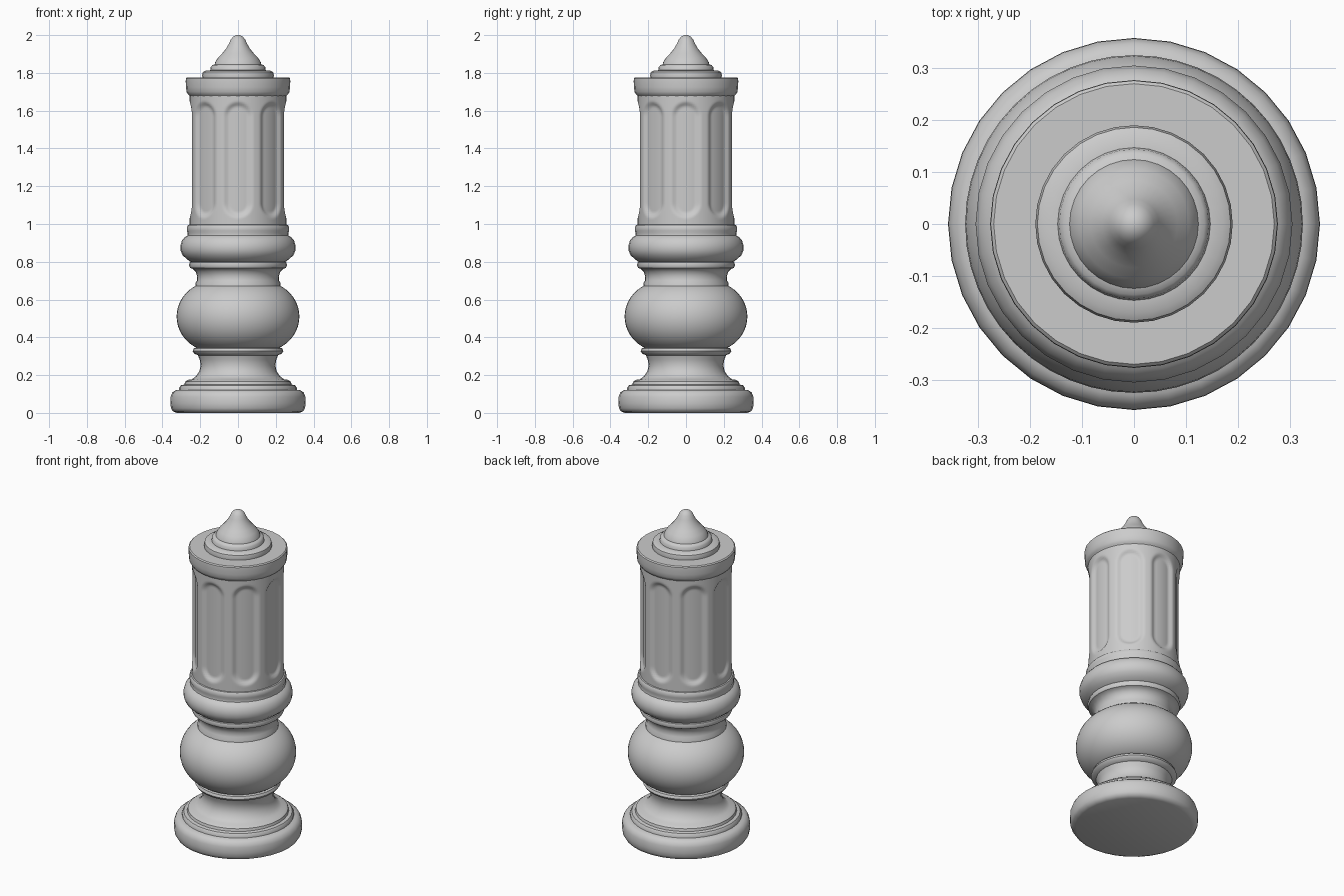
import bpy, bmesh, math

if "Cube" in bpy.data.objects:
    bpy.data.objects.remove(bpy.data.objects["Cube"])

stone = bpy.data.materials.new("grey stone")
stone.diffuse_color = (0.6, 0.6, 0.6, 1)
stone.use_nodes = True
stone.node_tree.nodes["Principled BSDF"].inputs["Base Color"].default_value = stone.diffuse_color


def finish(name, bm, angle=40):
    bmesh.ops.remove_doubles(bm, verts=bm.verts, dist=1e-5)
    bmesh.ops.recalc_face_normals(bm, faces=bm.faces)
    mesh = bpy.data.meshes.new(name)
    bm.to_mesh(mesh)
    bm.free()
    mesh.materials.append(stone)
    ob = bpy.data.objects.new(name, mesh)
    bpy.context.collection.objects.link(ob)
    bpy.ops.object.select_all(action='DESELECT')
    ob.select_set(True)
    bpy.context.view_layer.objects.active = ob
    bpy.ops.object.shade_smooth_by_angle(angle=math.radians(angle))
    return ob


def lathe(name, profile, sides=32, angle=40, radius=None):
    """Spin (r, z) points round the z axis; radius(r, a, z) may carve them."""
    bm = bmesh.new()
    rings = []
    for r, z in profile:
        ring = []
        for i in range(sides):
            a = math.tau * i / sides
            q = radius(r, a, z) if radius else r
            ring.append(bm.verts.new((q * math.cos(a), q * math.sin(a), z)))
        rings.append(ring)
    for lo, hi in zip(rings, rings[1:]):
        for i in range(sides):
            j = (i + 1) % sides
            bm.faces.new((lo[i], lo[j], hi[j], hi[i]))
    # close both ends
    bm.faces.new(rings[0][::-1])
    bm.faces.new(rings[-1])
    return finish(name, bm, angle)


# Round plinth
lathe("plinth", [(.325, 0), (.345, .008), (.355, .025), (.358, .05), (.357, .085),
                 (.348, .108), (.33, .12), (.30, .124)])

# Stepped foot and concave lower neck
lathe("lower_neck", [(.312, .115), (.312, .133), (.303, .146), (.284, .15), (.28, .165),
                     (.265, .175), (.243, .178), (.222, .195), (.205, .22), (.198, .25),
                     (.202, .28), (.212, .305), (.232, .314), (.24, .327),
                     (.234, .342), (.21, .348)])

# Large ball: flattened sphere cut at both ends
ball = []
for k in range(17):
    t = math.radians(-66 + 132 * k / 16)
    ball.append((.13 + .195 * math.cos(t), .51 + .186 * math.sin(t)))
lathe("ball", ball, 48)

# Upper neck and ring
lathe("upper_neck", [(.226, .66), (.226, .685), (.218, .70), (.217, .725), (.224, .747), (.24, .763),
                     (.254, .768), (.26, .782), (.256, .797), (.24, .803)])

# Rounded collar with the band under the shaft
lathe("collar", [(.24, .795), (.256, .803), (.272, .815), (.294, .835), (.304, .86),
                 (.305, .885), (.297, .912), (.282, .93), (.268, .938), (.266, .952),
                 (.271, .965), (.27, .985), (.264, .995), (.24, 1.0)])


# Shaft with eight round-ended flutes
def flute(r, a, z):
    step = math.tau / 8
    across = ((a + step / 2) % step - step / 2) * .25
    half = .065
    end = max(0, 1.11 - z, z - 1.57)
    d = math.hypot(across, end)
    t = min(1, max(0, (half + .014 - d) / .028))
    return r - .016 * t * t * (3 - 2 * t)


lathe("fluted_shaft", [(.256, .99 + .01 * k) for k in range(70)], 160, 60, flute)

# Capital disc
lathe("capital", [(.245, 1.655), (.252, 1.675), (.264, 1.685), (.273, 1.70), (.275, 1.725),
                  (.277, 1.755), (.276, 1.77), (.27, 1.776), (.18, 1.776)])

# Stepped finial with pointed tip
lathe("finial", [(.188, 1.77), (.19, 1.788), (.186, 1.804), (.172, 1.812), (.147, 1.814),
                 (.144, 1.832), (.136, 1.841), (.124, 1.845), (.12, 1.858), (.106, 1.88),
                 (.084, 1.903), (.062, 1.93), (.048, 1.955), (.038, 1.977),
                 (.026, 1.991), (.012, 1.999), (.002, 2.0)])
